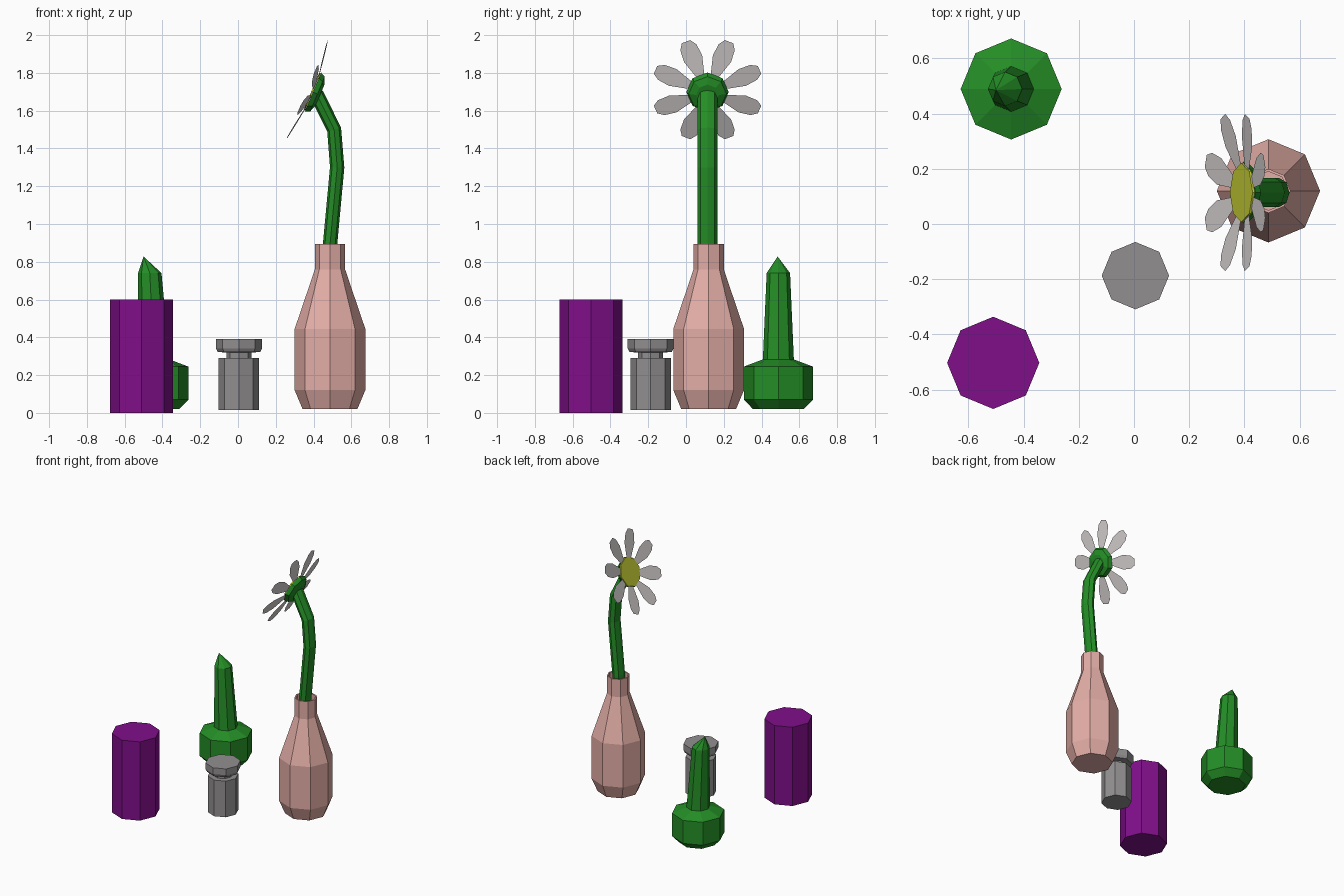
import bpy, math
from mathutils import Vector

if "Cube" in bpy.data.objects:
    bpy.data.objects.remove(bpy.data.objects["Cube"])


def material(name, r, g, b):
    lin = [((c / 255 + 0.055) / 1.055) ** 2.4 for c in (r, g, b)]
    m = bpy.data.materials.new(name)
    m.diffuse_color = (*lin, 1)
    m.use_nodes = True
    m.node_tree.nodes["Principled BSDF"].inputs["Base Color"].default_value = m.diffuse_color
    return m


PURPLE = material("purple", 128, 15, 138)
GREY = material("grey", 146, 143, 144)
GREEN = material("green", 36, 142, 38)
PINK = material("pink", 228, 174, 167)
WHITE = material("petal_white", 216, 210, 210)
YELLOW = material("yellow", 196, 204, 52)
N = 8


def make(name, verts, faces, mat):
    me = bpy.data.meshes.new(name)
    me.from_pydata([tuple(v) for v in verts], [], faces)
    me.materials.append(mat)
    ob = bpy.data.objects.new(name, me)
    bpy.context.collection.objects.link(ob)
    return ob


def loft(name, rings, mat, cap_start=True, cap_end=True, apex=None):
    """rings: (centre, axis a, axis b), joined as octagons with a corner on each axis."""
    verts, faces = [], []
    for c, a, b in rings:
        for i in range(N):
            t = 2 * math.pi * i / N
            verts.append(Vector(c) + Vector(a) * math.cos(t) + Vector(b) * math.sin(t))
    for k in range(len(rings) - 1):
        for i in range(N):
            j = (i + 1) % N
            faces.append((k * N + i, k * N + j, k * N + N + j, k * N + N + i))
    last = (len(rings) - 1) * N
    if cap_start:
        faces.append(tuple(reversed(range(N))))
    if apex:
        verts.append(Vector(apex))
        faces += [(last + i, last + (i + 1) % N, last + N) for i in range(N)]
    elif cap_end:
        faces.append(tuple(range(last, last + N)))
    return make(name, verts, faces, mat)


def turned(name, x, y, profile, mat, **kw):
    """profile: (radius, height, optional x shift)."""
    rings = [((x + (p[2] if len(p) > 2 else 0), y, p[1]), (p[0], 0, 0), (0, p[0], 0))
             for p in profile]
    return loft(name, rings, mat, **kw)


# Purple canister
turned("canister", -0.51, -0.503, [(0.167, 0), (0.167, 0.60)], PURPLE)

# Grey jar with neck and lid
turned("jar", 0.005, -0.187, [(0.107, 0.015), (0.107, 0.29), (0.066, 0.29), (0.066, 0.32),
                              (0.112, 0.322), (0.122, 0.342), (0.122, 0.39)], GREY)

# Green bottle with leaning spout
turned("green_bottle", -0.445, 0.489,
       [(0.134, 0.02), (0.183, 0.07), (0.183, 0.245), (0.082, 0.283),
        (0.062, 0.74, -0.022)], GREEN, apex=(-0.50, 0.485, 0.828))

# Pink vase, open at the top with a thin rim
turned("vase", 0.487, 0.12,
       [(0.145, 0.02), (0.187, 0.12), (0.187, 0.445), (0.08, 0.76), (0.08, 0.895),
        (0.07, 0.895), (0.07, 0.76), (0.15, 0.45), (0.13, 0.06)], PINK)

# Bent stem
FY = 0.114
path = [Vector((x, FY, z)) for x, z in
        [(0.47, 0.07), (0.488, 0.9), (0.525, 1.30), (0.509, 1.50), (0.415, 1.69)]]
rings = []
for i, p in enumerate(path):
    d = (path[min(i + 1, len(path) - 1)] - path[max(i - 1, 0)]).normalized()
    side = Vector((0, 1, 0)).cross(d)
    rings.append((p, side * 0.038, (0, 0.053, 0)))
loft("stem", rings, GREEN)

# Flower head, tilted towards -x
up = Vector((0.386, 0, 0.922))
right = Vector((0, 1, 0))
nrm = Vector((-0.922, 0, 0.386))
centre = Vector((0.393, FY, 1.70))
loft("flower_base", [(centre + nrm * o, right * r, up * r) for o, r in
                     [(-0.045, 0.06), (-0.03, 0.10), (-0.004, 0.112)]], GREEN)
loft("flower_centre", [(centre + nrm * o, right * r, up * r) for o, r in
                       [(-0.003, 0.108), (0.005, 0.107)]], YELLOW)

# Eight petals
outline = [(0.09, -0.02), (0.20, -0.052), (0.265, -0.046), (0.298, -0.024),
           (0.298, 0.024), (0.265, 0.046), (0.20, 0.052), (0.09, 0.02)]
verts, faces = [], []
for k in range(8):
    t = math.pi / 8 + k * math.pi / 4
    out = up * math.cos(t) + right * math.sin(t)
    across = right * math.cos(t) - up * math.sin(t)
    s = len(verts)
    for r, w in outline:
        lift = -0.002 + 0.03 * (r - 0.09) / 0.2
        verts.append(centre + nrm * lift + out * r + across * w)
    faces.append(tuple(range(s, s + len(outline))))
make("petals", verts, faces, WHITE)
